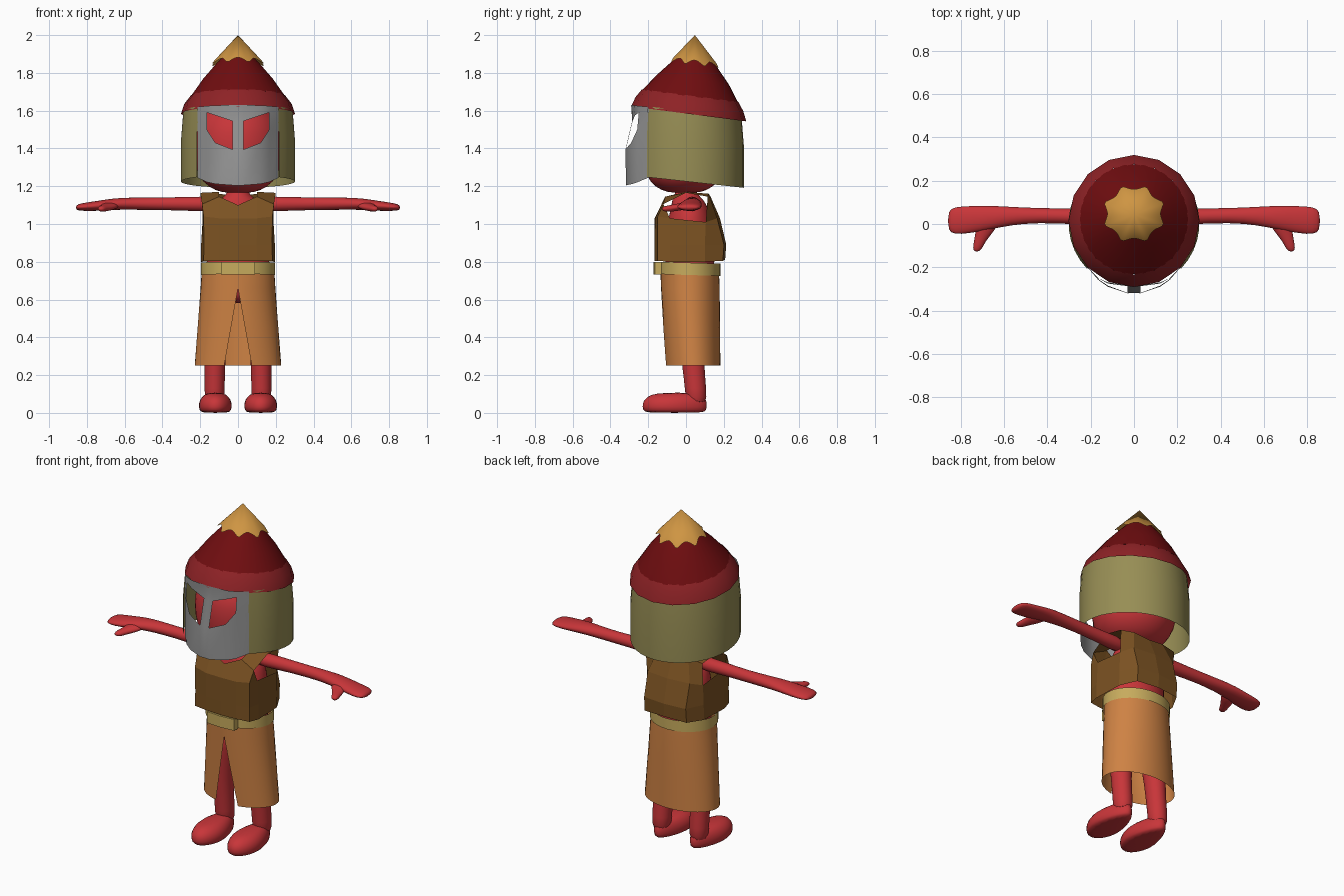
import bpy, bmesh, math
from math import sin, cos, pi, asin

def mat(name, r, g, b):
    m = bpy.data.materials.new(name)
    m.diffuse_color = (r, g, b, 1)
    return m

RED = mat("skin_red", .58, .036, .041)
GREY = mat("mask_grey", .31, .31, .31)
DARK = mat("hat_dark_red", .16, .004, .005)
BAND = mat("band_red", .27, .016, .019)
GOLD = mat("tip_gold", .62, .30, .055)
OLIVE = mat("curtain_olive", .31, .27, .09)
BROWN = mat("vest_brown", .20, .085, .016)
ORANGE = mat("skirt_orange", .62, .225, .058)
YELLOW = mat("belt_yellow", .57, .41, .11)

def make(name, verts, faces, material, angle=35, subsurf=0, mirror=False):
    """Mesh object; mirror also builds the x-flipped half and welds it."""
    bm = bmesh.new()
    for s in ((1, -1) if mirror else (1,)):
        vs = [bm.verts.new((s * x, y, z)) for x, y, z in verts]
        for f in faces:
            bm.faces.new([vs[i] for i in (f if s > 0 else f[::-1])])
    bmesh.ops.remove_doubles(bm, verts=bm.verts, dist=.0004)
    bmesh.ops.recalc_face_normals(bm, faces=bm.faces)
    me = bpy.data.meshes.new(name)
    bm.to_mesh(me)
    bm.free()
    me.materials.append(material)
    ob = bpy.data.objects.new(name, me)
    bpy.context.collection.objects.link(ob)
    bpy.ops.object.select_all(action='DESELECT')
    ob.select_set(True)
    bpy.context.view_layer.objects.active = ob
    if angle:
        bpy.ops.object.shade_smooth_by_angle(angle=math.radians(angle))
    if subsurf:
        ob.modifiers.new("smooth", 'SUBSURF').levels = subsurf
        ob.modifiers["smooth"].render_levels = subsurf
    return ob

def loft(rings, axis='z', n=16, slope=0, caps=True):
    """Rings (x, y, z, radius_a, radius_b) across an axis -> verts, faces."""
    v, f = [], []
    for x, y, z, a, b in rings:
        for i in range(n):
            t = 2 * pi * i / n
            p, q = a * sin(t), -b * cos(t)
            v.append({'z': (x + p, y + q, z + slope * q),
                      'x': (x, y + p, z + q),
                      'y': (x + p, y, z + q)}[axis])
    for r in range(len(rings) - 1):
        for i in range(n):
            j = (i + 1) % n
            f.append((r*n + i, r*n + j, r*n + n + j, r*n + n + i))
    if caps:
        f.append(tuple(range(n))[::-1])
        f.append(tuple(range((len(rings) - 1) * n, len(rings) * n)))
    return v, f

def grid_faces(rows, cols):
    return [(r*cols + c, r*cols + c + 1, (r+1)*cols + c + 1, (r+1)*cols + c)
            for r in range(rows - 1) for c in range(cols - 1)]

# Head, neck and torso
make("head", *loft([(0, -.01, 1.165, .06, .06), (0, -.01, 1.175, .12, .12),
     (0, -.01, 1.22, .19, .185), (0, 0, 1.29, .23, .225), (0, 0, 1.42, .25, .24),
     (0, 0, 1.55, .225, .225), (0, 0, 1.63, .15, .15)], n=20), RED, 80, 1)
make("torso", *loft([(0, .02, .58, .10, .09), (0, .02, .64, .16, .125),
     (0, .02, .82, .17, .135), (0, .02, 1.0, .165, .125), (0, .02, 1.08, .15, .10),
     (0, .01, 1.13, .10, .085), (0, 0, 1.155, .06, .06), (0, 0, 1.2, .05, .05)],
     n=20), RED, 80, 1)

# Limbs, mirrored left and right
foot_v, foot_f = loft([(.12, -.06, 0, .075, .155), (.12, -.06, .012, .092, .172),
     (.12, -.06, .05, .097, .177), (.12, -.055, .085, .08, .16),
     (.12, -.045, .108, .045, .11)])
foot_v = [(.12 + (x - .12) * (1 if y < -.1 else 1 - 1.6 * (y + .1)), y, z)
          for x, y, z in foot_v]                       # narrower heel
limbs = {
    "arms": loft([(.10, .03, 1.105, .05, .045), (.25, .035, 1.107, .036, .037),
        (.45, .04, 1.107, .034, .033), (.57, .037, 1.108, .043, .033),
        (.66, .03, 1.106, .056, .031), (.76, .02, 1.094, .064, .026),
        (.83, .015, 1.09, .066, .021), (.86, .015, 1.087, .045, .012)], 'x'),
    "thumbs": loft([(.67, .01, 1.10, .055, .022), (.69, -.035, 1.09, .042, .02),
        (.712, -.08, 1.083, .027, .018), (.722, -.11, 1.08, .023, .016),
        (.726, -.128, 1.08, .012, .008)], 'y'),
    "legs": loft([(.085, .025, .66, .08, .09), (.10, .025, .55, .08, .08),
        (.12, .03, .38, .062, .066), (.122, .037, .26, .055, .06),
        (.124, .052, .12, .054, .057), (.124, .055, .04, .054, .057)]),
    "feet": (foot_v, foot_f)}
for name, (v, f) in limbs.items():
    make(name, v, f, RED, 80, 1, True)

# Vest: half outline, centre front round to centre back
low = [(0, -.168, .805), (.1, -.162, .805), (.182, -.15, .805), (.197, -.085, .80),
       (.19, .10, .80), (.14, .195, .805), (0, .207, .81)]
mid = [(0, -.166, 1.03), (.1, -.163, 1.03), (.182, -.15, 1.04), (.187, -.085, 1.03),
       (.187, .105, 1.01), (.14, .165, 1.03), (0, .18, 1.03)]
waist = [(x * .99, y + (.006 if y > .15 else 0), .89) for x, y, z in low]
top = [(0, -.13, 1.10), (.1, -.11, 1.145), (.19, -.12, 1.105),   # 21 22 23
       (.1, .0, 1.17), (.2, .0, 1.165),                          # 24 25
       (.1, .12, 1.16), (.19, .115, 1.145), (0, .13, 1.145)]     # 26 27 28
shoulder = [(14, 15, 22, 21), (15, 16, 23, 22), (16, 17, 23), (22, 23, 25, 24),
            (24, 25, 27, 26), (18, 19, 26, 27), (19, 20, 28, 26)]
make("vest", low + waist + mid + top, grid_faces(3, 7) + shoulder, BROWN, 0, 0, True)

# Belt with buckle plate
make("belt", *loft([(0, .018, .73, .197, .165), (0, .018, .795, .197, .165)],
     n=32, slope=-.03, caps=False), YELLOW)
bv = [(x, y, z) for z in (.732, .8) for x, y in ((0, -.172), (.09, -.165),
      (.09, -.13), (0, -.13))]
make("buckle", bv, [(0, 1, 5, 4), (1, 2, 6, 5), (4, 5, 6, 7), (3, 2, 1, 0)],
     YELLOW, 0, 0, True)

# Skirt shell with a widening slit at the front
sv, n = [], 20
for z, rx, y0, y1, w in ((.74, .193, -.135, .175, 0), (.66, .198, -.132, .178, 0),
                         (.45, .214, -.122, .18, .037), (.25, .229, -.113, .182, .073)):
    t0 = asin(w / rx)
    for i in range(n + 1):
        t = t0 + (pi - t0) * i / n
        sv.append((rx * sin(t), (y0 + y1) / 2 - (y1 - y0) / 2 * cos(t), z))
make("skirt", sv, grid_faces(4, n + 1), ORANGE, 35, 0, True)

# Helmet curtain: open shell round the sides and back
cv = []
for z, r in ((1.60, .29), (1.45, .302), (1.225, .302)):
    for i in range(15):
        t = .80 + (pi - .80) * i / 14
        y = -r * cos(t)
        cv.append((r * sin(t), y + .004, z - .11 * y))
make("helmet_curtain", cv, grid_faces(3, 15), OLIVE, 35, 0, True)

# Face mask: columns (x, z levels, y levels); the eye cells stay open
cols = [(0, (1.205, 1.395, 1.545, 1.63), (-.315, -.318, -.285, -.29)),
        (.03, (1.205, 1.395, 1.545, 1.63), (-.318, -.32, -.283, -.287)),
        (.12, (1.212, 1.43, 1.575, 1.628), (-.285, -.29, -.27, -.275)),
        (.165, (1.222, 1.50, 1.59, 1.625), (-.255, -.258, -.25, -.25)),
        (.215, (1.245, 1.48, 1.57, 1.62), (-.20, -.20, -.20, -.20))]
mv = [(x, ys[k], zs[k]) for x, zs, ys in cols for k in range(4)]
mf = [f for f in grid_faces(5, 4) if f[0] not in (5, 9)]
make("face_mask", mv, mf, GREY, 35, 0, True)

# Hat: band, cone and scalloped tip, all tilted back
make("hat_band", *loft([(0, .014, 1.583, .302, .305), (0, .018, 1.635, .285, .285),
     (0, .022, 1.68, .25, .255)], n=16, slope=-.13, caps=False), BAND)
make("hat_cone", *loft([(0, .022, 1.676, .25, .254), (0, .036, 1.765, .187, .19),
     (0, .045, 1.845, .118, .12), (0, .048, 1.95, .02, .02)], n=32, slope=-.13), DARK)
N = 64
tip = [(0, .047, 2.0)]
for i in range(N):
    t = 2 * pi * (i + .5) / N
    r = .15 - .027 * abs(sin(4 * t + pi / 2))            # eight pointed cusps
    y = -r * cos(t)
    tip.append((r * sin(t), .047 + y * .92, 2.0 - 1.08 * r - .12 * y))
make("hat_tip", tip, [(0, 1 + i, 1 + (i + 1) % N) for i in range(N)], GOLD, 40)
